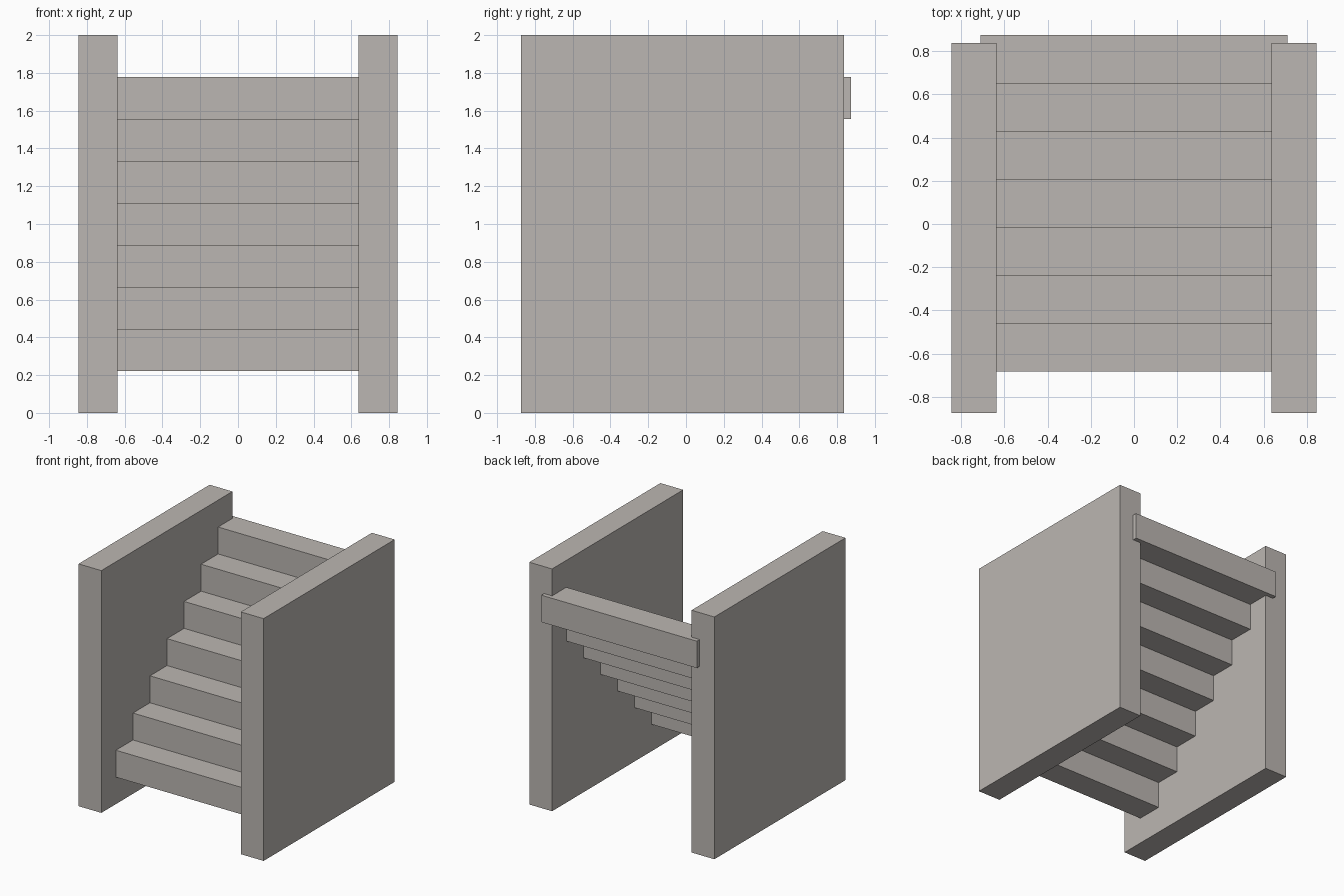
import bpy

if "Cube" in bpy.data.objects:
    bpy.data.objects.remove(bpy.data.objects["Cube"])

STEPS = 7
RISE = 2 / 9          # height and depth of each tread block
BACK = 0.873          # rear face of the top tread

# Warm grey stone
stone = bpy.data.materials.new("stone")
stone.diffuse_color = (0.50, 0.47, 0.445, 1)
stone.use_nodes = True
stone.node_tree.nodes["Principled BSDF"].inputs["Base Color"].default_value = stone.diffuse_color


def box(name, lo, hi):
    centre = [(a + b) / 2 for a, b in zip(lo, hi)]
    bpy.ops.mesh.primitive_cube_add(size=1, location=centre)
    obj = bpy.context.object
    obj.name = name
    obj.scale = [b - a for a, b in zip(lo, hi)]
    bpy.ops.object.transform_apply(location=False, rotation=False, scale=True)
    obj.data.materials.append(stone)
    return obj


# Side walls
box("left_wall", (-0.845, -BACK, 0), (-0.637, 0.837, 2))
box("right_wall", (0.637, -BACK, 0), (0.845, 0.837, 2))

# Treads, with their ends let into the walls
for i in range(STEPS):
    y = BACK - (STEPS - i) * RISE
    z = (i + 1) * RISE
    box(f"step_{i + 1}", (-0.71, y, z), (0.71, y + RISE, z + RISE))
